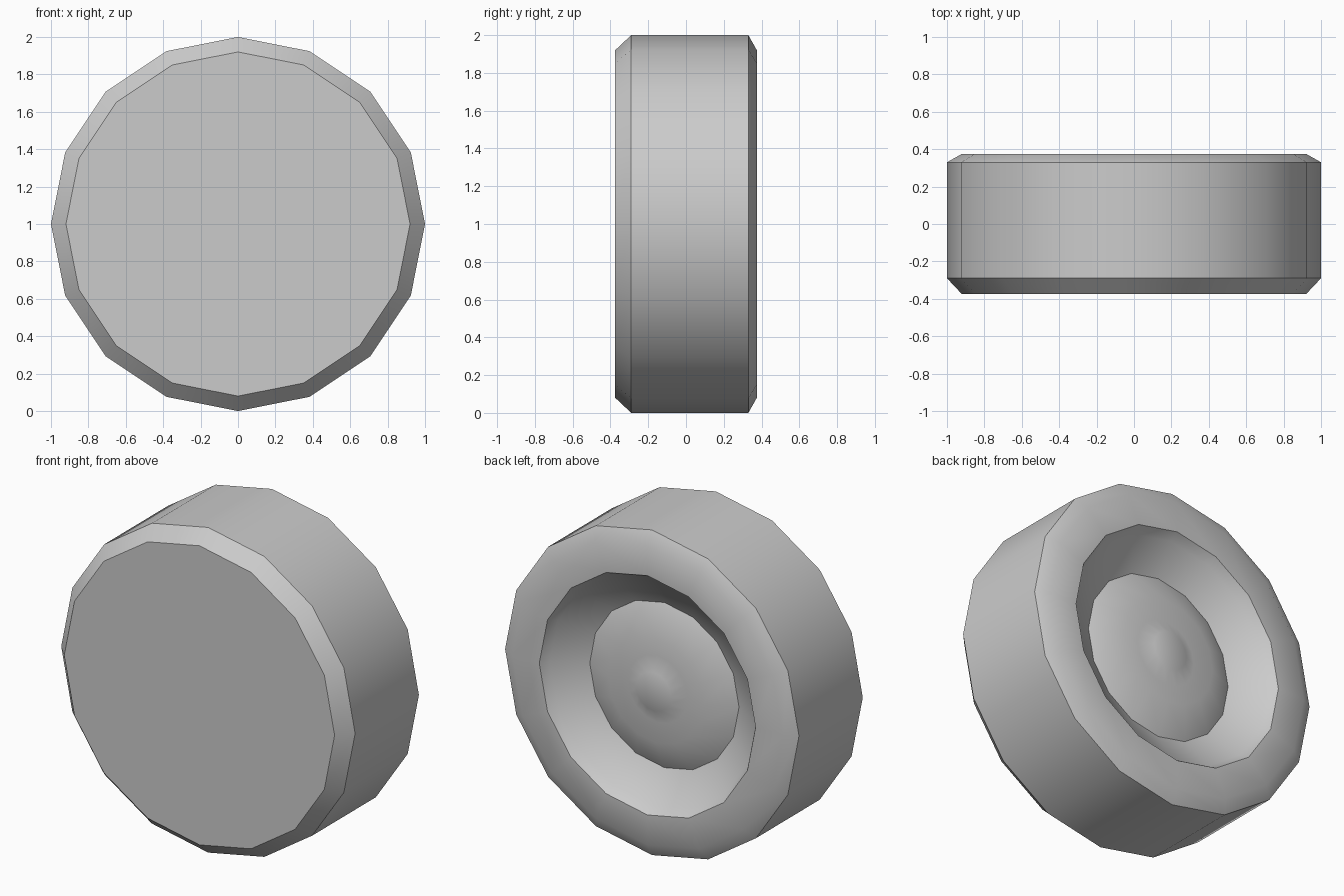
import bpy, math

if "Cube" in bpy.data.objects:
    bpy.data.objects.remove(bpy.data.objects["Cube"])

SIDES = 16

# Wheel cross-section: (radius, y) from the front face round to the back hub cap
PROFILE = [
    (0.92, -0.375), (1.0, -0.29), (1.0, 0.33), (0.92, 0.375),   # tyre
    (0.736, 0.375), (0.70, 0.32), (0.508, 0.21),                # rim dish
    (0.322, 0.297), (0.205, 0.275), (0.118, 0.315),             # hub
]


def lathe(name, profile, sides, height):
    """Revolve a profile about the y axis and cap both ends."""
    verts, faces = [], []
    for r, y in profile:
        for i in range(sides):
            a = 2 * math.pi * i / sides
            verts.append((r * math.cos(a), y, r * math.sin(a)))
    for k in range(len(profile) - 1):
        for i in range(sides):
            j = (i + 1) % sides
            a, b = k * sides, (k + 1) * sides
            faces.append((a + i, b + i, b + j, a + j))
    last = (len(profile) - 1) * sides
    faces.append(tuple(range(sides)))
    faces.append(tuple(last + i for i in reversed(range(sides))))
    mesh = bpy.data.meshes.new(name)
    mesh.from_pydata(verts, [], faces)
    mesh.update()
    obj = bpy.data.objects.new(name, mesh)
    obj.location.z = height
    bpy.context.collection.objects.link(obj)
    return obj


# Wheel
wheel = lathe("wheel", PROFILE, SIDES, 1.0)
bpy.context.view_layer.objects.active = wheel
wheel.select_set(True)
bpy.ops.object.shade_smooth_by_angle(angle=math.radians(40))
